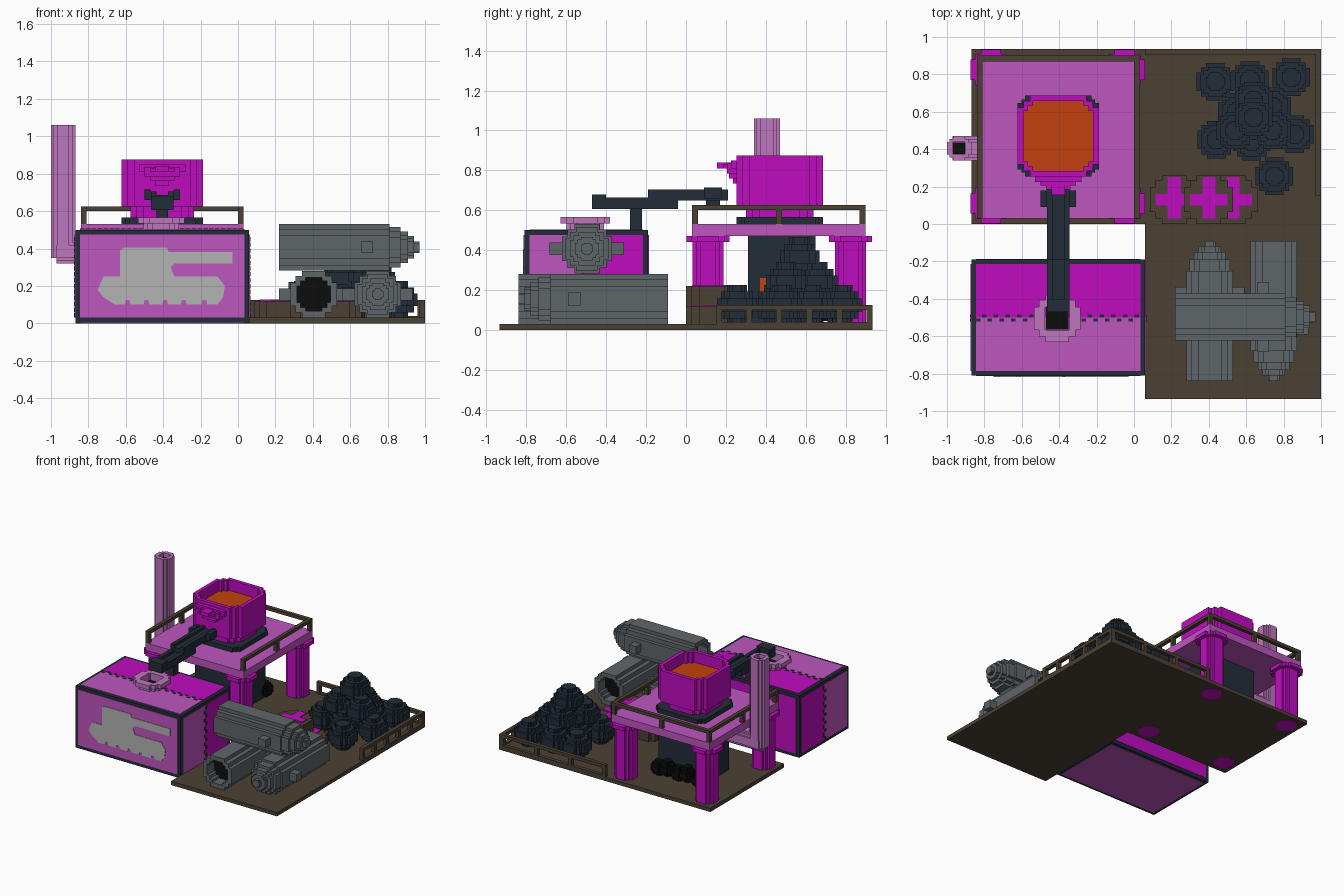
import bpy, bmesh, math

cube = bpy.data.objects.get("Cube")
if cube:
    bpy.data.objects.remove(cube, do_unlink=True)


def material(name, r, g, b):
    lin = [((c / 255 + 0.055) / 1.055) ** 2.4 if c > 10 else c / 255 / 12.92 for c in (r, g, b)] + [1]
    m = bpy.data.materials.new(name)
    m.use_nodes = True
    m.diffuse_color = lin
    m.node_tree.nodes["Principled BSDF"].inputs["Base Color"].default_value = lin
    return m


ORCHID = material("orchid", 190, 86, 190)
MAGENTA = material("magenta", 192, 12, 192)
PINK = material("dusty_pink", 190, 118, 190)
NAVY = material("dark_navy", 34, 45, 56)
BROWN = material("brown", 75, 64, 51)
GREY = material("steel_grey", 95, 101, 105)
SILVER = material("silver", 180, 180, 180)
ORANGE = material("molten_orange", 194, 65, 14)
BLACK = material("black", 13, 13, 13)


def finish(name, bm, mat):
    bmesh.ops.recalc_face_normals(bm, faces=bm.faces)
    me = bpy.data.meshes.new(name)
    bm.to_mesh(me)
    bm.free()
    me.materials.append(mat)
    ob = bpy.data.objects.new(name, me)
    bpy.context.collection.objects.link(ob)
    return ob


def add_prism(bm, outline, lo, hi, axis="z"):
    """Extrude a 2D outline between lo and hi along an axis."""
    place = {"x": lambda u, v, w: (w, u, v), "y": lambda u, v, w: (u, w, v),
             "z": lambda u, v, w: (u, v, w)}[axis]
    a = [bm.verts.new(place(u, v, lo)) for u, v in outline]
    b = [bm.verts.new(place(u, v, hi)) for u, v in outline]
    bm.faces.new(a)
    bm.faces.new(b)
    for i in range(len(a)):
        j = (i + 1) % len(a)
        bm.faces.new((a[i], a[j], b[j], b[i]))


def add_tube(bm, outer, inner, lo, hi, axis="z"):
    """Hollow prism; outer and inner have the same number of points."""
    place = {"x": lambda u, v, w: (w, u, v), "y": lambda u, v, w: (u, w, v),
             "z": lambda u, v, w: (u, v, w)}[axis]
    rings = [[bm.verts.new(place(u, v, w)) for u, v in o]
             for o, w in ((outer, lo), (outer, hi), (inner, hi), (inner, lo))]
    n = len(outer)
    for k in range(4):
        r, s = rings[k], rings[(k + 1) % 4]
        for i in range(n):
            j = (i + 1) % n
            bm.faces.new((r[i], r[j], s[j], s[i]))


def rect(x0, x1, y0, y1):
    return [(x0, y0), (x1, y0), (x1, y1), (x0, y1)]


def disc(cx, cy, r, a=0.5, b=0.78):
    """Stepped round outline."""
    q = [(r, a * r), (b * r, a * r), (b * r, b * r), (a * r, b * r), (a * r, r)]
    pts = []
    for k in range(4):
        c, s = round(math.cos(k * math.pi / 2)), round(math.sin(k * math.pi / 2))
        pts += [(cx + c * u - s * v, cy + s * u + c * v) for u, v in q]
    return pts


def boxes(name, mat, *specs):
    bm = bmesh.new()
    for x0, x1, y0, y1, z0, z1 in specs:
        add_prism(bm, rect(x0, x1, y0, y1), z0, z1)
    return finish(name, bm, mat)


def prisms(name, mat, *specs):
    bm = bmesh.new()
    for s in specs:
        add_prism(bm, *s)
    return finish(name, bm, mat)


# L-shaped floor
prisms("floor_plate", BROWN,
       ([(-.87, 0), (.06, 0), (.06, -.935), (1, -.935), (1, .935), (-.87, .935)], 0, .03))

# Casting box: dark frame with coloured panels
boxes("box_frame", NAVY, (-.87, .06, -.81, -.19, .004, .5))
e = .004
boxes("box_front_panels", ORCHID,
      (-.845, .035, -.81 - e, -.80, .03, .475),
      (-.845, .035, -.785, -.5, .49, .5 + e),
      (.05, .06 + e, -.785, -.5, .03, .475), (-.87 - e, -.86, -.785, -.5, .03, .475),
      (-.845, .035, -.785, -.215, 0, .01))
boxes("box_back_panels", MAGENTA,
      (-.845, .035, -.20, -.19 + e, .03, .475),
      (-.845, .035, -.5, -.215, .49, .5 + e),
      (.05, .06 + e, -.5, -.215, .03, .475), (-.87 - e, -.86, -.5, -.215, .03, .475))
teeth = []
for i in range(28):
    x, y = -.845 + i * .0314, -.5 + (.008 if i % 2 else -.014)
    teeth.append((x, x + .024, y - .008, y + .008, .5, .507))
    z = .03 + i * .0314
    if z < .46:
        teeth.append((.06, .067, y - .008, y + .008, z, z + .024))
        teeth.append((-.877, -.87, y - .008, y + .008, z, z + .024))
boxes("box_seam_teeth", NAVY, *teeth)

# Vehicle silhouette plate on the box front
shape = [(-.75, .18), (-.72, .25), (-.63, .25), (-.63, .39), (-.61, .405), (-.38, .405),
         (-.37, .38), (-.03, .38), (-.03, .32), (-.34, .32), (-.36, .30), (-.34, .25),
         (-.11, .25), (-.07, .2), (-.08, .14), (-.11, .1)]
for x in (-.18, -.29, -.39, -.49, -.59):
    shape += [(x + .015, .1), (x + .01, .125), (x - .01, .125), (x - .015, .1)]
shape += [(-.66, .1), (-.72, .14)]
prisms("silhouette_plate", SILVER, (shape, -.818, -.812, "y"))

# Pouring collar on top of the box
bm = bmesh.new()
for r, z0, z1 in ((.095, .5, .533), (.125, .533, .567)):
    add_tube(bm, disc(-.41, -.505, r), disc(-.41, -.505, .065, .9, .95), z0, z1)
finish("pouring_collar", bm, PINK)
boxes("collar_hole", BLACK, (-.47, -.35, -.565, -.445, .503, .512))

# Four pillars with capitals
for sx, cx in (("left", -.05), ("right", -.765)):
    for sy, cy in (("front", .11), ("back", .825)):
        prisms(f"pillar_{sy}_{sx}", MAGENTA,
               (disc(cx, cy, .077), -.001, .44), (disc(cx, cy, .108), .44, .47))

# Raised platform and handrails on three sides
boxes("platform", ORCHID, (-.84, .03, .03, .9, .47, .53))
rails = [(-.84, -.81, .03, .9, .6, .625), (0, .03, .03, .9, .6, .625), (-.81, 0, .87, .9, .6, .625)]
for x in (-.84, 0):
    for y in (.03, .45, .87):
        rails.append((x, x + .03, y, y + .03, .53, .6))
rails.append((-.42, -.39, .87, .9, .53, .6))
boxes("handrail", BROWN, *rails)

# Furnace body with firebox and fuel
boxes("furnace_body", NAVY, (-.6, -.21, .31, .65, .03, .47))
boxes("furnace_glow", ORANGE, (-.212, -.203, .37, .4, .19, .26))

# Chimney with elbow into the furnace
bm = bmesh.new()
add_tube(bm, disc(-.935, .405, .065), disc(-.935, .405, .034, .9, .95), .35, 1.06)
add_prism(bm, disc(.405, .385, .065), -.97, -.6, "x")
finish("chimney", bm, PINK)
boxes("chimney_hole", BLACK, (-.967, -.903, .373, .437, .9, 1.03))

# Crucible: dark seat, neck, hollow vessel, molten metal, spout
cx, cy = -.405, .47
prisms("crucible_seat", NAVY, (disc(cx, cy, .217, .82, .9), .53, .565))
prisms("crucible_neck", MAGENTA, (disc(cx, cy, .17, .6, .82), .565, .625))
bm = bmesh.new()
add_tube(bm, disc(cx, cy, .217, .7, .86), disc(cx, cy, .187, .72, .87), .625, .875)
add_prism(bm, disc(cx, cy, .2, .7, .86), .625, .65)
finish("crucible_wall", bm, MAGENTA)
prisms("molten_metal", ORANGE, (disc(cx, cy, .188, .72, .87), .65, .79))
boxes("crucible_spout", MAGENTA,
      (-.53, -.28, .225, .265, .81, .85), (-.5, -.31, .205, .26, .785, .835),
      (-.47, -.34, .185, .26, .81, .83), (-.44, -.37, .155, .26, .81, .84),
      (-.47, -.34, .215, .26, .76, .8), (-.44, -.37, .235, .26, .735, .77))

# Pouring runner: two overlapping open troughs and a stand
parts = []
for y0, y1, z0, z1 in ((-.47, -.04, .605, .665), (-.19, .21, .65, .705)):
    parts += [(-.465, -.345, y0, y1, z0, z0 + .035),
              (-.465, -.435, y0, y1, z0 + .035, z1), (-.375, -.345, y0, y1, z0 + .035, z1)]
parts += [(-.5, -.465, .09, .18, .66, .715), (-.345, -.31, .09, .18, .66, .715),
          (-.465, -.345, -.47, -.4, .625, .68),
          (-.435, -.375, -.28, -.22, .5, .61), (-.45, -.36, .1, .17, .625, .66)]
boxes("pouring_runner", NAVY, *parts)


# Steel shells: nose at the far end, black bore at the other, side bosses
def shell(name, axis, u, v, start, direction):
    bm = bmesh.new()
    at = lambda d: start + direction * d
    add_tube(bm, disc(u, v, .125), disc(u, v, .09), at(0), at(.1), axis)
    for r, d0, d1 in ((.125, .1, .59), (.108, .59, .65), (.085, .65, .69), (.06, .69, .72), (.03, .72, .75)):
        add_prism(bm, disc(u, v, r), at(d0), at(d1), axis)
    m = at(.47)
    add_prism(bm, rect(u - .187, u + .187, v - .032, v + .032), m - .032, m + .032, axis)
    finish(name, bm, GREY)
    prisms(name + "_bore", BLACK, (disc(u, v, .091), at(.09), at(.098), axis))


shell("upper_shell", "x", -.497, .407, .22, 1)
shell("lower_right_shell", "y", .405, .155, -.84, 1)
shell("lower_left_shell", "y", .747, .155, -.09, -1)


# Stepped round lumps
def lumps(name, mat, radius, centres):
    bm = bmesh.new()
    steps = (.5, .8, 1, 1, .8, .5)
    h = radius / 3
    for x, y, z in centres:
        for i, s in enumerate(steps):
            add_prism(bm, disc(x, y, radius * s), z - radius + i * h, z - radius + (i + 1) * h)
    finish(name, bm, mat)


lumps("coal_pile", NAVY, .1, [
    (.435, .76, .125), (.62, .77, .125), (.84, .785, .125), (.44, .45, .125), (.63, .44, .125),
    (.86, .48, .125), (.75, .255, .125), (.55, .6, .125), (.74, .63, .125),
    (.54, .5, .24), (.74, .5, .24), (.64, .66, .24), (.64, .57, .365)])
lumps("furnace_fuel", BLACK, .06, [(-.58 + i * .088, .66 + .02 * (i % 2), .085 + .025 * (i % 2)) for i in range(5)])

# Round tubs with bright filling
for i, (x, h) in enumerate(((.215, .12), (.4, .22), (.53, .12))):
    prisms(f"tub_{i + 1}", BROWN, (disc(x, .13, .13), .03, h))
    prisms(f"tub_filling_{i + 1}", MAGENTA,
           (rect(x - .1, x + .1, .1, .16), h, h + .006),
           (rect(x - .035, x + .035, .03, .25), h, h + .005))

# Low yard fence along the back and the side
fence = [(.97, 1, .15, .935, .1, .125), (.06, .97, .905, .935, .1, .125),
         (.97, 1, .15, .935, .03, .04), (.06, .97, .905, .935, .03, .04)]
for i in range(6):
    y = .15 + i * .151
    fence.append((.97, 1, y, y + .03, .03, .1))
for i in range(4):
    x = .06 + i * .3
    fence.append((x, x + .03, .905, .935, .03, .1))
boxes("yard_fence", BROWN, *fence)
